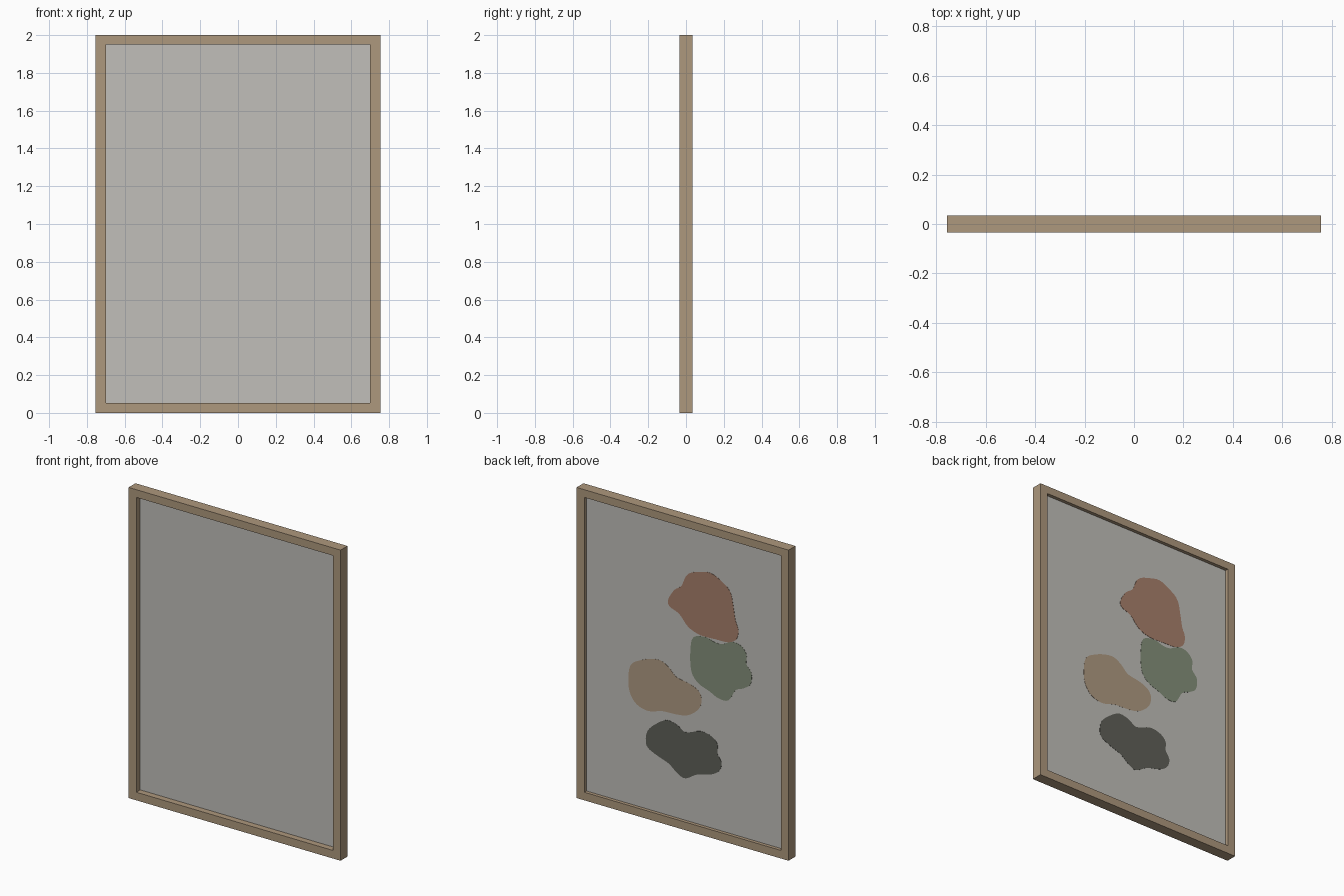
import bpy, bmesh

if "Cube" in bpy.data.objects:
    bpy.data.objects.remove(bpy.data.objects["Cube"])


def srgb(r, g, b):
    def lin(c):
        c /= 255
        return c / 12.92 if c <= 0.04045 else ((c + 0.055) / 1.055) ** 2.4
    return (lin(r), lin(g), lin(b), 1.0)


def material(name, rgb):
    m = bpy.data.materials.new(name)
    m.diffuse_color = srgb(*rgb)
    m.use_nodes = True
    m.node_tree.nodes["Principled BSDF"].inputs["Base Color"].default_value = m.diffuse_color
    return m


def finish(bm, name, mat):
    bmesh.ops.recalc_face_normals(bm, faces=bm.faces[:])
    me = bpy.data.meshes.new(name)
    bm.to_mesh(me)
    bm.free()
    me.materials.append(mat)
    ob = bpy.data.objects.new(name, me)
    bpy.context.collection.objects.link(ob)
    return ob


def plate(name, outline, y0, y1, mat):
    """Flat shape in the xz plane, extruded from y0 to y1."""
    bm = bmesh.new()
    f = bm.faces.new([bm.verts.new((x, y0, z)) for x, z in outline])
    ext = bmesh.ops.extrude_face_region(bm, geom=[f], use_keep_orig=True)
    verts = [v for v in ext["geom"] if isinstance(v, bmesh.types.BMVert)]
    bmesh.ops.translate(bm, verts=verts, vec=(0, y1 - y0, 0))
    return finish(bm, name, mat)


def smooth_loop(pts, steps=4):
    """Closed Catmull-Rom curve through the points."""
    out, n = [], len(pts)
    for i in range(n):
        a, b, c, d = (pts[(i + k) % n] for k in (-1, 0, 1, 2))
        for s in range(steps):
            t = s / steps
            out.append(tuple(
                0.5 * (2 * q + (r - p) * t + (2 * p - 5 * q + 4 * r - w) * t * t
                       + (3 * q - p - 3 * r + w) * t ** 3)
                for p, q, r, w in zip(a, b, c, d)))
    return out


def rect(x, z0, z1):
    return [(-x, z0), (x, z0), (x, z1), (-x, z1)]


wood = material("light wood", (174, 152, 125))
canvas = material("grey canvas", (193, 191, 186))
terracotta = material("terracotta paint", (167, 128, 107))
green = material("sage green paint", (133, 144, 122))
tan = material("tan paint", (175, 154, 130))
dark = material("charcoal paint", (95, 96, 88))

# Frame: four rings of corners joined into a hollow rectangle
bm = bmesh.new()
outer, inner = rect(0.755, 0, 2), rect(0.70, 0.052, 1.95)
rings = [[bm.verts.new((x, y, z)) for x, z in r]
         for r, y in ((outer, -0.035), (outer, 0.035), (inner, 0.035), (inner, -0.035))]
for i in range(4):
    a, b = rings[i], rings[(i + 1) % 4]
    for k in range(4):
        j = (k + 1) % 4
        bm.faces.new((a[k], a[j], b[j], b[k]))
finish(bm, "frame", wood)

# Canvas panel set into the frame
BACK = 0.013
plate("canvas_panel", rect(0.70, 0.052, 1.95), 0.005, BACK, canvas)

# Painted shapes on the back (+y) side of the panel
upper = [(-.098, 1.675), (-.184, 1.692), (-.269, 1.656), (-.326, 1.606), (-.348, 1.515),
         (-.362, 1.435), (-.383, 1.377), (-.369, 1.315), (-.312, 1.280), (-.219, 1.275),
         (-.113, 1.273), (-.027, 1.302), (.037, 1.368), (.108, 1.401), (.115, 1.445),
         (.073, 1.514), (.023, 1.553), (-.006, 1.619), (-.041, 1.654)]
middle = [(-.063, 1.246), (-.148, 1.269), (-.212, 1.254), (-.269, 1.256), (-.333, 1.288),
          (-.397, 1.283), (-.440, 1.237), (-.440, 1.172), (-.476, 1.124), (-.469, 1.051),
          (-.419, 1.012), (-.362, .984), (-.312, .906), (-.241, .900), (-.177, .928),
          (-.098, .959), (-.048, 1.023), (-.041, 1.157)]
side = [(.379, .955), (.308, 1.000), (.229, 1.028), (.165, 1.032), (.108, 1.001),
        (.058, .957), (-.041, .937), (-.105, .903), (-.120, .843), (-.091, .783),
        (-.020, .732), (.066, .716), (.158, .711), (.258, .685), (.343, .707),
        (.393, .777), (.400, .879)]
lower = [(.265, .554), (.194, .624), (.123, .662), (.051, .649), (-.006, .619),
         (-.113, .654), (-.191, .642), (-.234, .601), (-.234, .543), (-.262, .493),
         (-.248, .437), (-.191, .397), (-.091, .370), (-.006, .322), (.051, .339),
         (.115, .386), (.208, .420), (.272, .461)]

for name, pts, thick, mat in (("upper_painted_shape", upper, 0.0015, terracotta),
                              ("middle_painted_shape", middle, 0.001, green),
                              ("side_painted_shape", side, 0.001, tan),
                              ("lower_painted_shape", lower, 0.001, dark)):
    plate(name, smooth_loop(pts), BACK, BACK + thick, mat)
